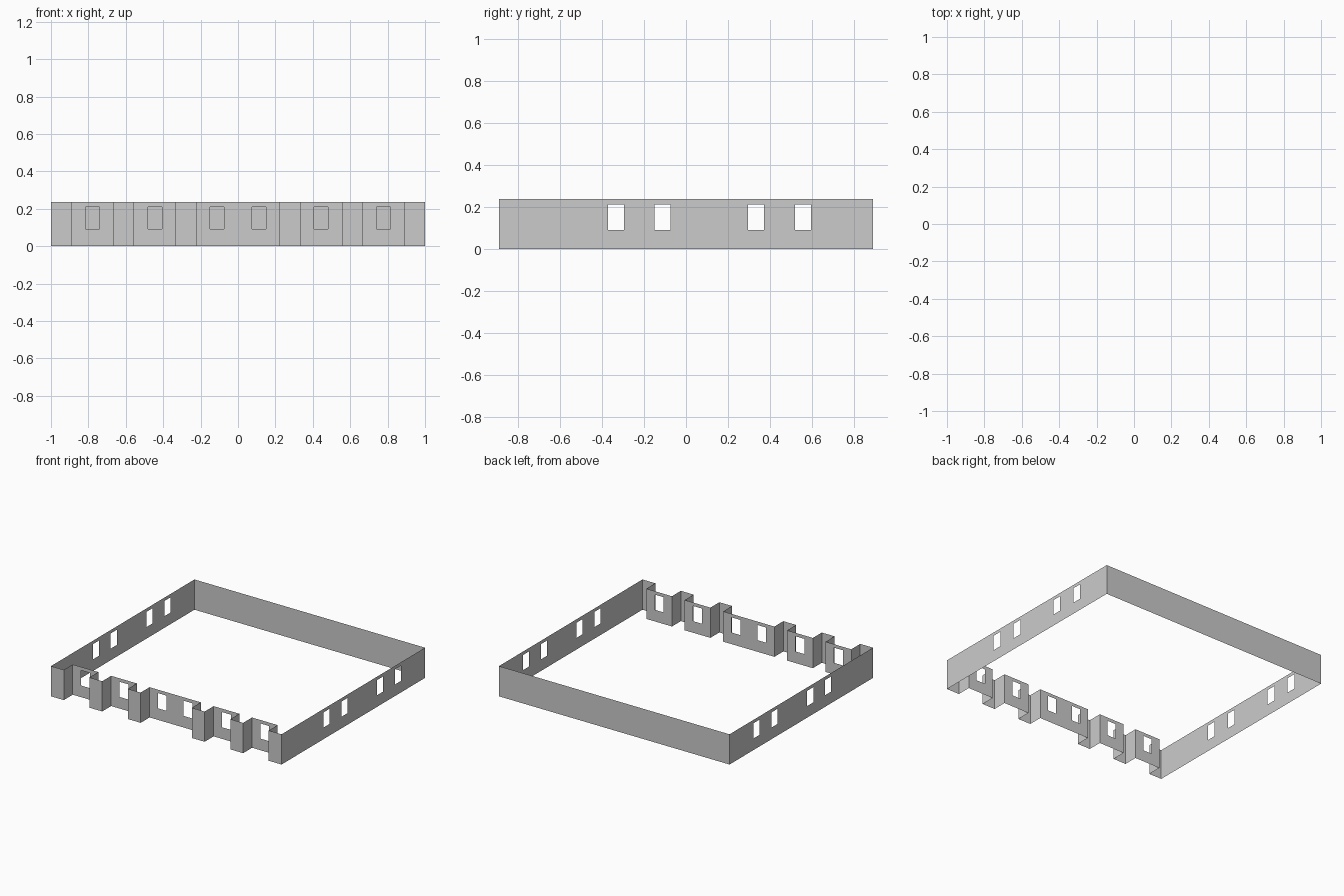
import bpy, bmesh
from mathutils import Vector

if "Cube" in bpy.data.objects:
    bpy.data.objects.remove(bpy.data.objects["Cube"])

U = 1 / 9                  # plan module
H = 0.237                  # wall height
SILL, HEAD = 0.091, 0.21   # window opening heights
HALF = 0.0375              # half window width


def wall(bm, a, b, windows=()):
    """Thin wall from a to b; windows are centre distances measured from a."""
    a, b = Vector(a), Vector(b)
    length = (b - a).length
    d = (b - a) / length

    def panel(s0, s1, z0, z1):
        p, q = a + d * s0, a + d * s1
        bm.faces.new([bm.verts.new(v) for v in (
            (p.x, p.y, z0), (q.x, q.y, z0), (q.x, q.y, z1), (p.x, p.y, z1))])

    s = 0
    levels = (0, SILL, HEAD, H) if windows else (0, H)
    for c in list(windows) + [None]:
        end = length if c is None else c - HALF
        for z0, z1 in zip(levels, levels[1:]):
            panel(s, end, z0, z1)
        if c is not None:
            panel(c - HALF, c + HALF, 0, SILL)
            panel(c - HALF, c + HALF, HEAD, H)
            s = c + HALF


def make(name, pieces):
    bm = bmesh.new()
    for piece in pieces:
        wall(bm, *piece)
    bmesh.ops.remove_doubles(bm, verts=bm.verts, dist=1e-5)
    me = bpy.data.meshes.new(name)
    bm.to_mesh(me)
    bm.free()
    bpy.context.collection.objects.link(bpy.data.objects.new(name, me))


YF, YR, YB = -8 * U, -7 * U, 8 * U   # pier face, recess face, back

# Front facade: piers alternating with recessed window bays
bays = [(-8, -6, [1]), (-5, -3, [1]), (-2, 2, [1, 3]), (3, 5, [1]), (6, 8, [1])]
front, x = [], -9
for x0, x1, wins in bays:
    front += [((x * U, YF), (x0 * U, YF)),
              ((x0 * U, YF), (x0 * U, YR)),
              ((x0 * U, YR), (x1 * U, YR), [w * U for w in wins]),
              ((x1 * U, YR), (x1 * U, YF))]
    x = x1
front.append(((x * U, YF), (1, YF)))
make("front_facade", front)

# Side walls with four windows each, and plain back wall
centres = [-3 * U, -U, 3 * U, 5 * U]
make("right_wall", [((1, YF), (1, YB), [c - YF for c in centres])])
make("left_wall", [((-1, YB), (-1, YF), [YB - c for c in reversed(centres)])])
make("back_wall", [((1, YB), (-1, YB))])
